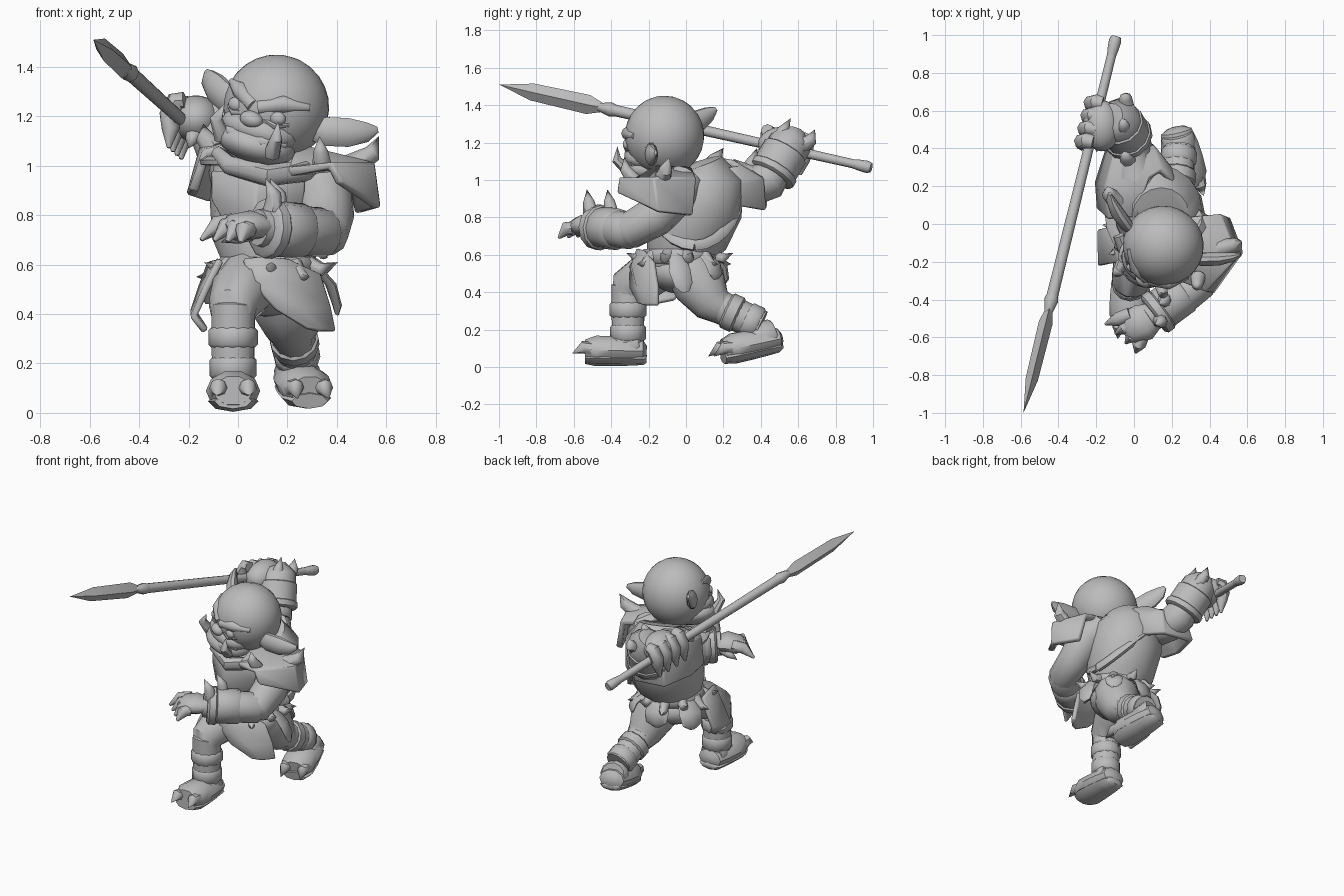
import bpy, bmesh, math
from mathutils import Vector, Matrix

cube = bpy.data.objects.get("Cube")
if cube:
    bpy.data.objects.remove(cube, do_unlink=True)

grey = bpy.data.materials.new("plain grey")
grey.use_nodes = True
grey.diffuse_color = (.5, .5, .5, 1)
grey.node_tree.nodes["Principled BSDF"].inputs["Base Color"].default_value = (.5, .5, .5, 1)
parts = []


def finish(name, bm):
    bmesh.ops.remove_doubles(bm, verts=bm.verts, dist=.0005)
    bmesh.ops.recalc_face_normals(bm, faces=bm.faces)
    mesh = bpy.data.meshes.new(name)
    bm.to_mesh(mesh)
    bm.free()
    mesh.materials.append(grey)
    obj = bpy.data.objects.new(name, mesh)
    bpy.context.collection.objects.link(obj)
    parts.append(obj)
    return obj


def tube(name, points, radii, sides=12, flat=1, frame=Matrix()):
    """Loft of elliptical rings along a path; flat scales the upward radius."""
    points = [frame @ Vector(p) for p in points]
    bm = bmesh.new()
    rings, side, last = [], None, len(points) - 1
    for i, (p, r) in enumerate(zip(points, radii)):
        t = (points[min(i + 1, last)] - points[max(i - 1, 0)]).normalized()
        if side is None:
            side = Vector((1, 0, 0)) if abs(t.z) > .98 else t.cross(Vector((0, 0, 1)))
        side = (side - t * side.dot(t)).normalized()
        up = side.cross(t)
        turn = [math.tau * k / sides for k in range(sides)]
        r = max(r, .0001)
        rings.append([bm.verts.new(p + side * r * math.cos(a) + up * r * flat * math.sin(a)) for a in turn])
    for low, high in zip(rings, rings[1:]):
        for k in range(sides):
            n = (k + 1) % sides
            bm.faces.new((low[k], low[n], high[n], high[k]))
    bm.faces.new(rings[0])
    bm.faces.new(rings[-1])
    return finish(name, bm)


def ball(name, centre, size, frame=Matrix()):
    bm = bmesh.new()
    place = frame @ Matrix.Translation(centre) @ Matrix.Diagonal((*size, 1))
    bmesh.ops.create_uvsphere(bm, u_segments=24, v_segments=14, radius=1, matrix=place)
    return finish(name, bm)


def sheet(name, rows, thickness):
    """Curved plate through rows of points."""
    bm = bmesh.new()
    grid = [[bm.verts.new(p) for p in row] for row in rows]
    for a, b in zip(grid, grid[1:]):
        for k in range(len(a) - 1):
            bm.faces.new((a[k], a[k + 1], b[k + 1], b[k]))
    obj = finish(name, bm)
    solid = obj.modifiers.new("thickness", "SOLIDIFY")
    solid.thickness, solid.offset = thickness, 0
    bevel = obj.modifiers.new("edge", "BEVEL")
    bevel.width = .008
    return obj


def spike(name, root, tip, r, bend=(0, 0, 0), frame=Matrix()):
    root, tip = Vector(root), Vector(tip)
    middle = root.lerp(tip, .5) + Vector(bend)
    return tube(name, [root, middle, tip], [r, r * .75, 0], 8, frame=frame)


def band(name, a, b, start, end, r):
    """Raised cuff around the limb running from a to b."""
    a, b = Vector(a), Vector(b)
    stops = [start, start + .04, end - .04, end]
    return tube(name, [a.lerp(b, s) for s in stops], [r * .88, r, r, r * .88])


# Torso, belt and chest straps
tube("torso", [(.12, -.03, .5), (.12, -.03, .6), (.12, 0, .7), (.13, .06, .86), (.13, .08, .99), (.14, .05, 1.08)],
     [.15, .18, .225, .245, .23, .15], 16)
tube("belt", [(.12, -.03, .55), (.12, -.03, .57), (.12, -.03, .61), (.12, -.03, .63)], [.18, .2, .205, .19], 16)
strap = []
for k in range(25):
    a = math.tau * k / 24
    reach = .235 - .02 * math.cos(a)
    strap.append((.13 + reach * math.cos(a), .045 + reach * math.sin(a), min(1.02, .9 - .25 * math.cos(a))))
tube("back_strap", strap, [.02] * len(strap), 6, 1.6)
tube("collar", [(-.08, -.06, 1.05), (-.03, -.2, 1), (.12, -.28, .96), (.27, -.22, .98), (.33, -.05, 1.03)],
     [.03, .04, .045, .045, .03], 8)
sheet("chest_plate", [[(-.1, -.1, .98), (.08, -.22, .96), (.27, -.18, .96)],
                      [(-.1, -.11, .86), (.07, -.23, .83), (.26, -.16, .84)],
                      [(-.04, -.16, .76), (.08, -.23, .7), (.2, -.18, .75)]], .04)

# Head, turned to its right and rolled
head = (Matrix.Translation((.155, -.115, 1.235)) @ Matrix.Rotation(math.radians(-25), 4, "Z")
        @ Matrix.Rotation(math.radians(17), 4, "Y"))
ball("cranium", (0, 0, 0), (.215, .212, .215), head)
ball("muzzle", (0, -.1, -.09), (.165, .13, .08), head)
ball("jaw", (0, -.1, -.15), (.165, .15, .08), head)
tube("lower_lip", [(-.14, -.13, -.11), (-.07, -.205, -.125), (.07, -.205, -.125), (.14, -.13, -.11)],
     [.02, .025, .025, .02], 8, frame=head)
ball("nose", (0, -.205, -.05), (.05, .04, .035), head)
for s in (-1, 1):
    ball("eye", (s * .095, -.175, -.015), (.036, .026, .03), head)
    tube("brow", [(s * .18, -.09, .055), (s * .1, -.165, .045), (s * .01, -.195, .005)],
         [.015, .036, .03], 10, frame=head)
    tube("lower_eyelid", [(s * .14, -.15, -.03), (s * .095, -.185, -.048), (s * .045, -.195, -.035)],
         [.008, .014, .008], 8, frame=head)
    spike("tusk", (s * .115, -.18, -.16), (s * .125, -.225, -.02), .035, (s * .02, -.03, 0), head)
    tube("ear", [(s * .17, .0, -.04), (s * .23, .02, -.03), (s * .31, .06, -.01), (s * .37, .1, .01), (s * .4, .13, .03)],
         [.025, .036, .036, .025, .008], 10, 1.7, head)

# Shoulder pads
sheet("left_pad", [[(.2, -.28, .97), (.37, -.35, 1), (.41, -.36, .93)],
                   [(.24, -.15, 1.07), (.54, -.17, 1), (.56, -.15, .83)],
                   [(.24, .03, 1.05), (.45, .05, 1), (.49, .03, .81)]], .04)
sheet("right_pad", [[(.02, .04, 1.08), (-.13, .03, 1.05), (-.18, .08, .9)],
                    [(.06, .18, 1.1), (-.14, .2, 1.07), (-.19, .22, .88)],
                    [(.08, .24, 1.09), (-.09, .39, 1.04), (-.13, .42, .86)],
                    [(.14, .28, 1.07), (.1, .4, 1), (.09, .41, .84)],
                    [(.2, .22, 1.06), (.21, .26, .98), (.18, .23, .87)]], .04)
spike("left_pad_spike", (.46, -.13, 1), (.57, -.09, 1.12), .05, (.03, 0, -.01))
spike("left_pad_spike", (.34, -.28, 1), (.33, -.33, 1.12), .04, (0, -.02, 0))
spike("right_pad_spike", (-.02, .32, 1.03), (-.06, .38, 1.17), .05, (0, .01, 0))
spike("right_pad_spike", (-.09, .12, 1.06), (-.14, .2, 1.17), .05, (-.02, 0, 0))

# Left arm, held across the front
elbow, wrist = (.35, -.3, .73), (.08, -.5, .75)
tube("left_upper_arm", [(.28, 0, 1), (.35, -.06, .92), (.36, -.17, .8), elbow, (.3, -.36, .73)],
     [.1, .12, .11, .1, .08])
tube("left_forearm", [(.38, -.26, .74), elbow, (.23, -.4, .74), wrist], [.06, .1, .1, .075])
band("left_bracer", elbow, wrist, .3, .85, .112)
band("left_bracer_rim", elbow, wrist, .72, .92, .122)
for y, x in ((-.4, .16), (-.51, .14)):
    spike("left_bracer_spike", (x, y, .82), (x - .03, y - .02, .95), .04, (.02, 0, 0))
tube("left_hand", [(.11, -.48, .75), (.05, -.52, .76), (-.02, -.55, .75), (-.05, -.56, .74)],
     [.07, .1, .09, .05], 12, .6)
for k in range(4):
    along = k / 3
    root = Vector((-.02, -.48, .77)).lerp(Vector((.04, -.6, .74)), along)
    tip = Vector((-.15, -.53, .7)).lerp(Vector((.01, -.68, .69)), along)
    middle = root.lerp(tip, .5) + Vector((0, 0, .025))
    tube("left_finger", [root, middle, tip], [.038, .038, .008], 8)
spike("left_thumb", (.05, -.47, .73), (-.07, -.46, .69), .035)

# Spear
tip, butt = Vector((-.585, -1, 1.51)), Vector((-.095, .99, 1.065))


def on_spear(*stops):
    return [tip.lerp(butt, s) for s in stops]


tube("spear_blade", on_spear(0, .09, .24, .28), [0, .033, .037, .016], 4, 1.4)
tube("spear_socket", on_spear(.26, .28, .3, .315), [.018, .028, .038, .03], 8)
tube("spear_shaft", on_spear(.3, .65, .97), [.031, .027, .024])
tube("spear_butt", on_spear(.95, .97, .99, 1), [.024, .03, .033, .026])

# Right arm, drawn back and gripping the spear
elbow, wrist = Vector((-.02, .44, 1)), Vector((-.09, .56, 1.2))
tube("right_upper_arm", [(.06, .14, 1), (0, .25, .99), (-.01, .36, .97), elbow, (-.04, .49, 1.07)],
     [.1, .12, .11, .11, .09])
tube("right_forearm", [elbow, elbow.lerp(wrist, .5), wrist, (-.12, .57, 1.25)], [.09, .12, .115, .07])
band("right_bracer", elbow, wrist, .15, .8, .126)
band("right_bracer_rim", elbow, wrist, .1, .32, .134)
spike("right_bracer_spike", (-.05, .5, 1.2), (-.06, .56, 1.33), .045, (0, -.01, 0))
spike("right_bracer_spike", (-.04, .61, 1.18), (-.05, .69, 1.27), .045, (0, .02, -.01))
ball("right_palm", (-.17, .52, 1.19), (.1, .135, .095))
axis = (butt - tip).normalized()
out = axis.cross(Vector((0, 0, 1))).normalized()
if out.x > 0:
    out = -out
lift = Vector((0, 0, 1)) - axis * axis.z
for k in range(4):
    grip = on_spear(.715 + .034 * k)[0]
    arc = [grip + out * .045 * math.cos(a) + lift * .08 * math.sin(a) for a in (1.9, 1.1, .2, -.6)]
    arc.append(grip + out * .04 - lift * .125)
    tube("right_finger", arc, [.035, .042, .042, .036, .008], 8)
spike("right_thumb", (-.17, .46, 1.15), (-.2, .38, 1.07), .04)

# Skirt: wide cloths, then narrow flaps (root, tip, width), then tufts
sheet("front_cloth", [[(.02, -.24, .62), (.1, -.25, .63), (.2, -.22, .62)],
                      [(.05, -.29, .53), (.17, -.28, .54), (.33, -.17, .56)],
                      [(.15, -.29, .42), (.26, -.25, .42), (.37, -.15, .43)],
                      [(.28, -.25, .34), (.33, -.22, .33), (.39, -.15, .33)]], .03)
sheet("right_cloth", [[(-.07, -.2, .62), (-.11, -.02, .61)], [(-.13, -.21, .5), (-.15, -.02, .5)],
                      [(-.18, -.22, .39), (-.18, -.03, .41)], [(-.13, -.21, .33), (-.15, -.06, .36)]], .03)
flaps = [((.31, -.05, .6), (.4, .0, .4), .06), ((.1, .14, .6), (.08, .2, .44), .08),
         ((-.04, .06, .6), (-.12, .1, .44), .08), ((.25, .1, .6), (.3, .16, .47), .06)]
for root, end, width in flaps:
    root, end = Vector(root), Vector(end)
    bulge = (root - Vector((.12, -.02, root.z))).normalized() * .03
    tube("skirt_flap", [root, root.lerp(end, .4) + bulge, root.lerp(end, .8) + bulge * .6, end],
         [width * .7, width, width * .85, .02], 8, .3)
for k in range(11):
    a = math.tau * k / 11 + .2
    d = Vector((math.cos(a), math.sin(a), 0))
    base = Vector((.12, -.03, .6)) + d * .18
    spike("fur_tuft", base, base + d * .11 + Vector((0, 0, .01 - .06 * (k % 2))), .035, (0, 0, -.025))


# Legs
def foot(name, heel, toe):
    heel, toe = Vector(heel), Vector(toe)
    ahead = (toe - heel).normalized()
    side = ahead.cross(Vector((0, 0, 1))).normalized()
    stops = [heel.lerp(toe, s) for s in (0, .06, .3, .55, .82, 1)]
    tube(name, stops, [.04, .082, .1, .108, .11, .08], 10, .75)
    sole = [p - Vector((0, 0, .042)) for p in stops]
    tube(name + "_sole", sole, [.05, .078, .09, .098, .102, .075], 8, .42)
    band(name + "_instep", heel + Vector((0, 0, .03)), toe, .12, .5, .088)
    for s in (-.055, .055):
        root = toe + side * s - ahead * .05
        spike(name + "_claw", root, root + ahead * .12 + side * s * .2 - Vector((0, 0, .02)), .045, (0, 0, .025))


def leg(name, hip, knee, ankle, sizes):
    hip, knee, ankle = Vector(hip), Vector(knee), Vector(ankle)
    tube(name + "_thigh", [hip, hip.lerp(knee, .45), knee, knee.lerp(ankle, .2)], sizes)
    tube(name + "_shin", [knee.lerp(hip, .1), knee, knee.lerp(ankle, .5), ankle], [.06, .09, .09, .085])
    band(name + "_shin_guard", knee, ankle, .28, .55, .1)
    band(name + "_ankle_band", knee, ankle, .68, .97, .095)


leg("right_leg", (.04, -.12, .54), (-.02, -.31, .43), (-.02, -.31, .13), [.12, .125, .102, .085])
foot("right_foot", (-.02, -.21, .085), (-.02, -.54, .09))
leg("left_leg", (.18, .02, .53), (.22, .14, .34), (.24, .4, .22), [.14, .15, .11, .09])
foot("left_foot", (.22, .51, .155), (.29, .2, .09))
ball("pelvis", (.12, -.02, .5), (.19, .17, .11))

# Shading
bpy.ops.object.select_all(action="DESELECT")
for obj in parts:
    obj.select_set(True)
bpy.context.view_layer.objects.active = parts[0]
bpy.ops.object.shade_smooth_by_angle(angle=math.radians(45))
